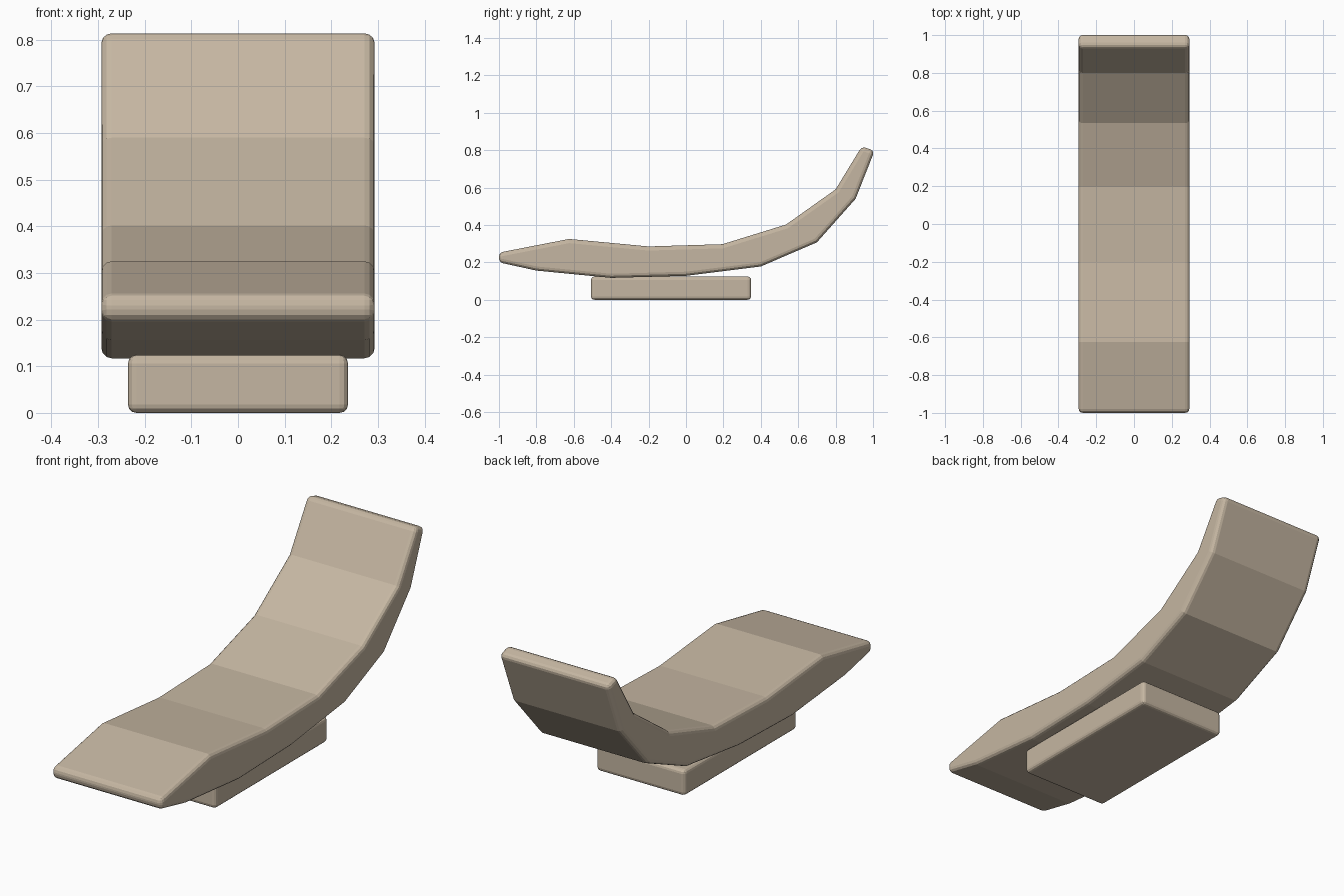
import bpy, bmesh

if "Cube" in bpy.data.objects:
    bpy.data.objects.remove(bpy.data.objects["Cube"])

tan = bpy.data.materials.new("tan_upholstery")
tan.diffuse_color = (0.56, 0.47, 0.36, 1)
tan.use_nodes = True
tan.node_tree.nodes["Principled BSDF"].inputs["Base Color"].default_value = tan.diffuse_color


def extrude_profile(name, profile, half_width, bevel):
    """Sweep a (y, z) side profile across x and round its sharp edges."""
    bm = bmesh.new()
    face = bm.faces.new([bm.verts.new((-half_width, y, z)) for y, z in profile])
    ext = bmesh.ops.extrude_face_region(bm, geom=[face])
    verts = [v for v in ext["geom"] if isinstance(v, bmesh.types.BMVert)]
    bmesh.ops.translate(bm, verts=verts, vec=(2 * half_width, 0, 0))
    bmesh.ops.recalc_face_normals(bm, faces=bm.faces)
    sharp = [e for e in bm.edges if e.calc_face_angle() > 0.7]
    bmesh.ops.bevel(bm, geom=sharp, offset=bevel, offset_type='OFFSET',
                    segments=3, profile=0.5, affect='EDGES', clamp_overlap=True)
    mesh = bpy.data.meshes.new(name)
    bm.to_mesh(mesh)
    bm.free()
    mesh.materials.append(tan)
    obj = bpy.data.objects.new(name, mesh)
    bpy.context.collection.objects.link(obj)
    return obj


# Curved lounge seat: upper surface front to back, then underside back to front
upper = [(-1.0, 0.252), (-0.625, 0.325), (-0.2, 0.285), (0.195, 0.297),
         (0.535, 0.402), (0.80, 0.59), (0.94, 0.82)]
under = [(1.008, 0.796), (0.907, 0.54), (0.70, 0.307), (0.40, 0.178),
         (0.0, 0.128), (-0.4, 0.117), (-0.8, 0.156), (-1.0, 0.2)]
extrude_profile("lounge_seat", upper + under, 0.293, 0.022)

# Low block base
extrude_profile("base", [(-0.508, 0), (-0.508, 0.124), (0.348, 0.124), (0.348, 0)],
                0.236, 0.018)
